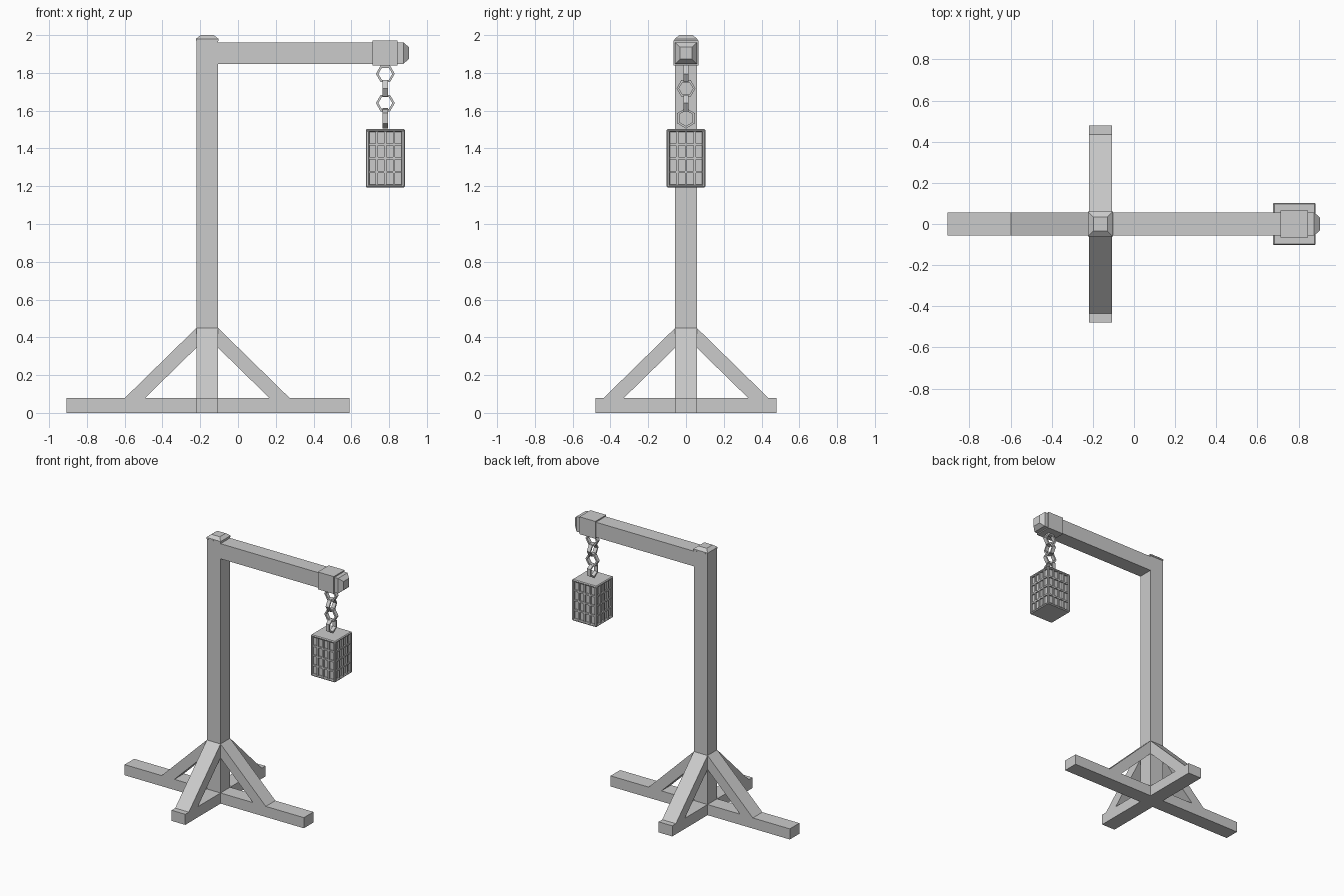
import bpy, bmesh
from math import cos, sin, radians, pi

if "Cube" in bpy.data.objects:
    bpy.data.objects.remove(bpy.data.objects["Cube"])

PX = -0.163     # post centre
W = 0.057       # half thickness of the timber
CX = 0.78       # chain and cage centre


def mesh_object(name, verts, faces):
    me = bpy.data.meshes.new(name)
    me.from_pydata(verts, [], faces)
    bm = bmesh.new()
    bm.from_mesh(me)
    bmesh.ops.recalc_face_normals(bm, faces=bm.faces)
    bm.to_mesh(me)
    bm.free()
    ob = bpy.data.objects.new(name, me)
    bpy.context.collection.objects.link(ob)
    return ob


def loft(name, rings):
    """Skin a list of equal rings and cap both ends."""
    n = len(rings[0])
    verts = [p for r in rings for p in r]
    faces = [(i*n + j, i*n + (j+1) % n, (i+1)*n + (j+1) % n, (i+1)*n + j)
             for i in range(len(rings) - 1) for j in range(n)]
    faces += [tuple(range(n)), tuple(range(len(verts) - n, len(verts)))]
    return mesh_object(name, verts, faces)


def box(name, x0, x1, y0, y1, z0, z1, bevel=0):
    ob = loft(name, [[(x0, y0, z), (x1, y0, z), (x1, y1, z), (x0, y1, z)] for z in (z0, z1)])
    if bevel:
        m = ob.modifiers.new("bevel", 'BEVEL')
        m.width = bevel
        m.segments = 1
    return ob


SQ = [(-1, -1), (1, -1), (1, 1), (-1, 1)]

# Upright post with chamfered top
loft("post", [[(PX + a*r, b*r, z) for a, b in SQ]
              for r, z in ((W, 0.08), (W, 1.968), (0.06, 1.97), (0.06, 1.98), (0.035, 2.0))])

# Horizontal arm with tapered tip, and the collar around it
loft("arm", [[(x, a*r, 1.905 + b*r) for a, b in SQ]
             for r, x in ((W, PX + W), (W, 0.875), (0.032, 0.904))])
box("arm_collar", 0.712, 0.845, -0.065, 0.065, 1.84, 1.971)

# Crossed feet
box("long_foot", -0.907, 0.59, -W, W, 0, 0.08)
for s, side in ((1, "back"), (-1, "front")):
    y0, y1 = sorted((s*W, s*0.478))
    box("short_foot_" + side, PX - W, PX + W, y0, y1, 0, 0.08)

# Four diagonal braces
profile = [(W, 0.45), (0.435, 0.08), (0.328, 0.08), (W, 0.345)]
for k in range(4):
    ob = loft("brace", [[(u, v, z) for u, z in profile] for v in (-W, W)])
    ob.location.x = PX
    ob.rotation_euler.z = k*pi/2


# Hexagonal chain links, alternately turned
def link(z, turn, phase, r):
    sec = [(r, -0.014), (r, 0.014), (r - 0.013, 0.014), (r - 0.013, -0.014)]
    verts, faces = [], []
    for i in range(6):
        t = radians(60*i + phase)
        verts += [(q*cos(t), d, q*sin(t)) for q, d in sec]
        for j in range(4):
            faces.append((i*4 + j, i*4 + (j+1) % 4,
                          (i+1) % 6*4 + (j+1) % 4, (i+1) % 6*4 + j))
    ob = mesh_object("chain_link", verts, faces)
    ob.location = (CX, 0, z)
    ob.rotation_euler.z = turn


for i, z in enumerate((1.795, 1.718, 1.64, 1.56)):
    last = i == 3
    link(z, (i % 2)*pi/2, 30 if last else 0, 0.054 if last else 0.05)

# Lantern cage: plates, inner body, corner posts and grille
R, Z0, Z1 = 0.103, 1.193, 1.503
for name, z in (("lantern_base", Z0), ("lantern_lid", Z1 - 0.016)):
    box(name, CX - R, CX + R, -R, R, z, z + 0.016, 0.006)
q = R - 0.016
box("lantern_body", CX - q, CX + q, -q, q, Z0 + 0.01, Z1 - 0.01)
for a, b in SQ:
    x, y = CX + a*(R - 0.009), b*(R - 0.009)
    box("lantern_corner", x - 0.009, x + 0.009, y - 0.009, y + 0.009, Z0 + 0.008, Z1 - 0.008, 0.004)
for k in range(4):
    bars = []
    for i in (-1, 0, 1):
        u = i*0.046
        bars.append(box("lantern_upright_bar", u - 0.006, u + 0.006, -R + 0.002, -R + 0.014,
                        Z0 + 0.014, Z1 - 0.014))
        z = (Z0 + Z1)/2 + i*0.073
        bars.append(box("lantern_cross_bar", -R + 0.014, R - 0.014, -R + 0.003, -R + 0.013,
                        z - 0.006, z + 0.006))
    for ob in bars:
        ob.location.x = CX
        ob.rotation_euler.z = k*pi/2
